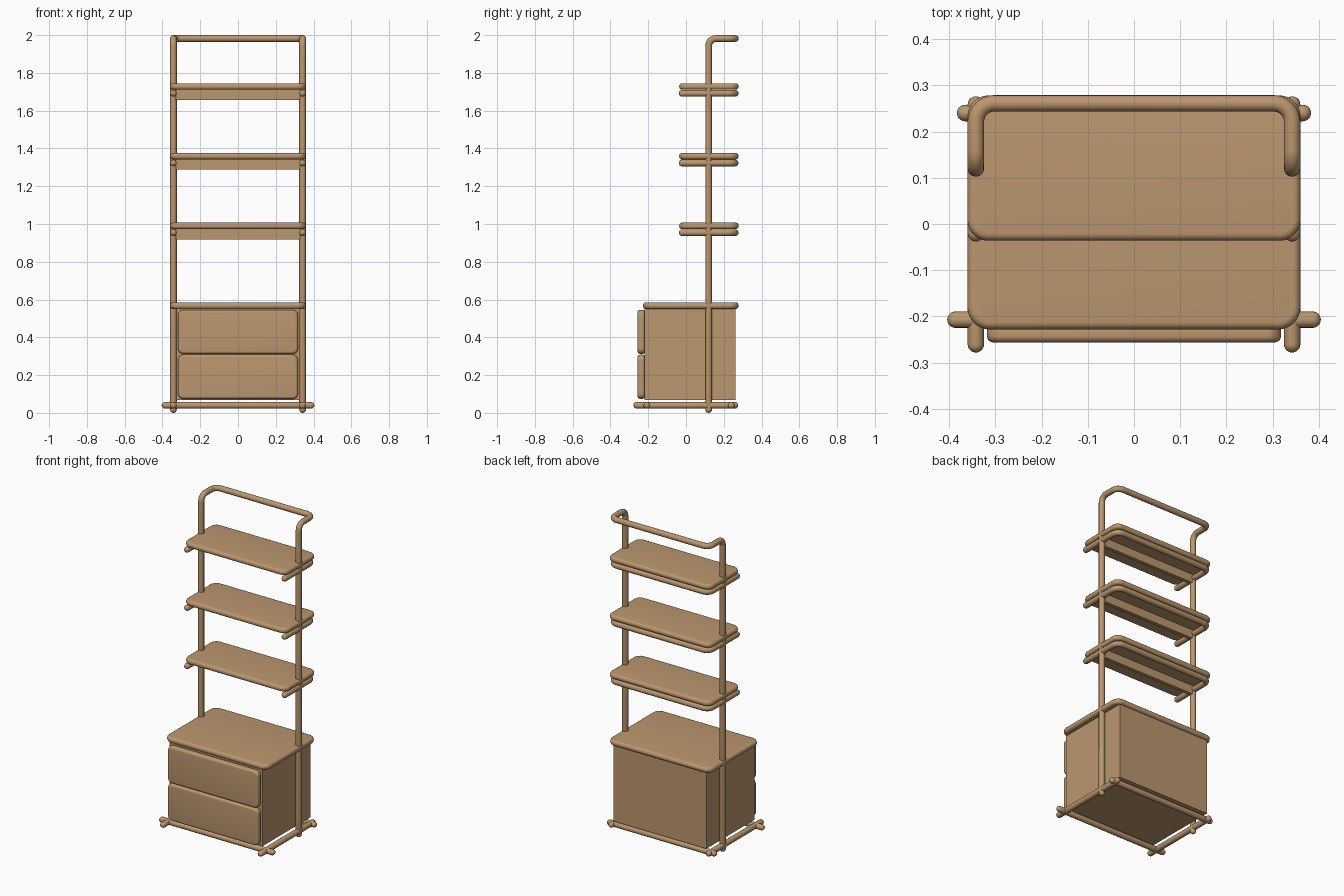
import bpy, bmesh, math
from mathutils import Vector

if "Cube" in bpy.data.objects:
    bpy.data.objects.remove(bpy.data.objects["Cube"])

wood = bpy.data.materials.new("light wood")
wood.diffuse_color = (0.50, 0.31, 0.157, 1)
wood.use_nodes = True
wood.node_tree.nodes["Principled BSDF"].inputs["Base Color"].default_value = wood.diffuse_color

R = 0.0178          # rod radius
PX, PY = 0.342, 0.12  # pole position


def finish(ob, angle=35):
    ob.data.materials.clear()
    ob.data.materials.append(wood)
    bpy.ops.object.select_all(action='DESELECT')
    ob.select_set(True)
    bpy.context.view_layer.objects.active = ob
    bpy.ops.object.shade_smooth_by_angle(angle=math.radians(angle))
    return ob


def mesh_object(name, bm):
    bmesh.ops.recalc_face_normals(bm, faces=bm.faces)
    me = bpy.data.meshes.new(name)
    bm.to_mesh(me)
    bm.free()
    ob = bpy.data.objects.new(name, me)
    bpy.context.collection.objects.link(ob)
    return ob


def fillet(points, r, steps=8):
    """Round the inner right-angle corners of a path."""
    pts = [Vector(p) for p in points]
    out = [pts[0]]
    for a, b, c in zip(pts, pts[1:], pts[2:]):
        u, v = (a - b).normalized(), (c - b).normalized()
        centre = b + (u + v) * r
        for i in range(steps + 1):
            t = math.pi / 2 * i / steps
            out.append(centre - v * r * math.cos(t) - u * r * math.sin(t))
    return out + [pts[-1]]


def rod(name, points, corner=0.04, rad=R):
    """Round rod along a path, with domed ends."""
    path = fillet(points, corner)
    d0 = (path[1] - path[0]).normalized()
    d1 = (path[-2] - path[-1]).normalized()
    dome = [(rad * (1 - math.cos(t)), max(math.sin(t), 0.02))
            for t in (math.pi / 2 * i / 5 for i in range(6))]
    data = [(path[0] + d0 * h, s) for h, s in dome]
    data += [(p, 1) for p in path[1:-1]]
    data += [(path[-1] + d1 * h, s) for h, s in reversed(dome)]
    cu = bpy.data.curves.new(name, 'CURVE')
    cu.dimensions = '3D'
    cu.bevel_depth = rad
    cu.bevel_resolution = 6
    cu.use_fill_caps = True
    sp = cu.splines.new('POLY')
    sp.points.add(len(data) - 1)
    for q, (p, s) in zip(sp.points, data):
        q.co = (*p, 1)
        q.radius = s
    ob = bpy.data.objects.new(name, cu)
    bpy.context.collection.objects.link(ob)
    bpy.ops.object.select_all(action='DESELECT')
    ob.select_set(True)
    bpy.context.view_layer.objects.active = ob
    bpy.ops.object.convert(target='MESH')
    return finish(bpy.context.object, 50)


def plate(name, u0, u1, v0, v1, w0, w1, corner, edge, upright=False):
    """Rounded plate with rounded rims; upright plates lie in x-z, others in x-y."""
    bm = bmesh.new()
    verts = []
    for cu, cv, a0 in ((u1 - corner, v1 - corner, 0), (u0 + corner, v1 - corner, 90),
                       (u0 + corner, v0 + corner, 180), (u1 - corner, v0 + corner, 270)):
        for i in range(9):
            a = math.radians(a0 + 90 * i / 8)
            u, v = cu + corner * math.cos(a), cv + corner * math.sin(a)
            verts.append(bm.verts.new((u, w0, v) if upright else (u, v, w0)))
    face = bm.faces.new(verts)
    ext = bmesh.ops.extrude_face_region(bm, geom=[face])
    shift = Vector((0, w1 - w0, 0)) if upright else Vector((0, 0, w1 - w0))
    bmesh.ops.translate(bm, vec=shift,
                        verts=[g for g in ext['geom'] if isinstance(g, bmesh.types.BMVert)])
    bmesh.ops.recalc_face_normals(bm, faces=bm.faces)
    rims = [e for e in bm.edges if any(len(f.verts) > 4 for f in e.link_faces)]
    bmesh.ops.bevel(bm, geom=rims, offset=edge, segments=5, profile=0.5, affect='EDGES')
    return finish(mesh_object(name, bm))


def box(name, x0, x1, y0, y1, z0, z1):
    bm = bmesh.new()
    bmesh.ops.create_cube(bm, size=1)
    for v in bm.verts:
        v.co = ((x0 + x1) / 2 + v.co.x * (x1 - x0),
                (y0 + y1) / 2 + v.co.y * (y1 - y0),
                (z0 + z1) / 2 + v.co.z * (z1 - z0))
    return finish(mesh_object(name, bm))


# Tall frame: two poles bending back into the top bar
top = 2 - R
rod("pole_frame", [(-PX, PY, 0), (-PX, PY, top), (-PX, 0.261, top),
                   (PX, 0.261, top), (PX, PY, top), (PX, PY, 0)])

# Shelves, each with a U-shaped rail and a cross brace
for i, z in enumerate((1.007, 1.376, 1.745)):
    n = i + 1
    plate(f"shelf_{n}", -0.36, 0.36, -0.036, 0.278, z - 0.034, z, 0.045, 0.0155)
    zr = z - 0.053
    rod(f"shelf_rail_{n}", [(-PX, -0.038, zr), (-PX, 0.26, zr),
                            (PX, 0.26, zr), (PX, -0.038, zr)])
    box(f"shelf_brace_{n}", -0.33, 0.33, PY - 0.011, PY + 0.011, z - 0.088, z - 0.02)

# Cabinet with top board and two drawers
plate("cabinet_top", -0.36, 0.36, -0.228, 0.278, 0.55, 0.585, 0.048, 0.016)
box("cabinet_body", -0.326, 0.326, -0.219, 0.262, 0.067, 0.555)
for name, z0 in (("lower_drawer", 0.074), ("upper_drawer", 0.312)):
    plate(name, -0.318, 0.318, z0, z0 + 0.234, -0.256, -0.217, 0.03, 0.014, True)

# Base rods
ZB = 0.04
rod("base_front_rod", [(-0.404, -0.207, ZB), (0.404, -0.207, ZB)])
rod("base_back_rod", [(-0.383, 0.24, ZB), (0.383, 0.24, ZB)])
for side, s in (("left", -1), ("right", 1)):
    rod(f"base_{side}_rod", [(s * PX, -0.278, ZB), (s * PX, 0.276, ZB)])
